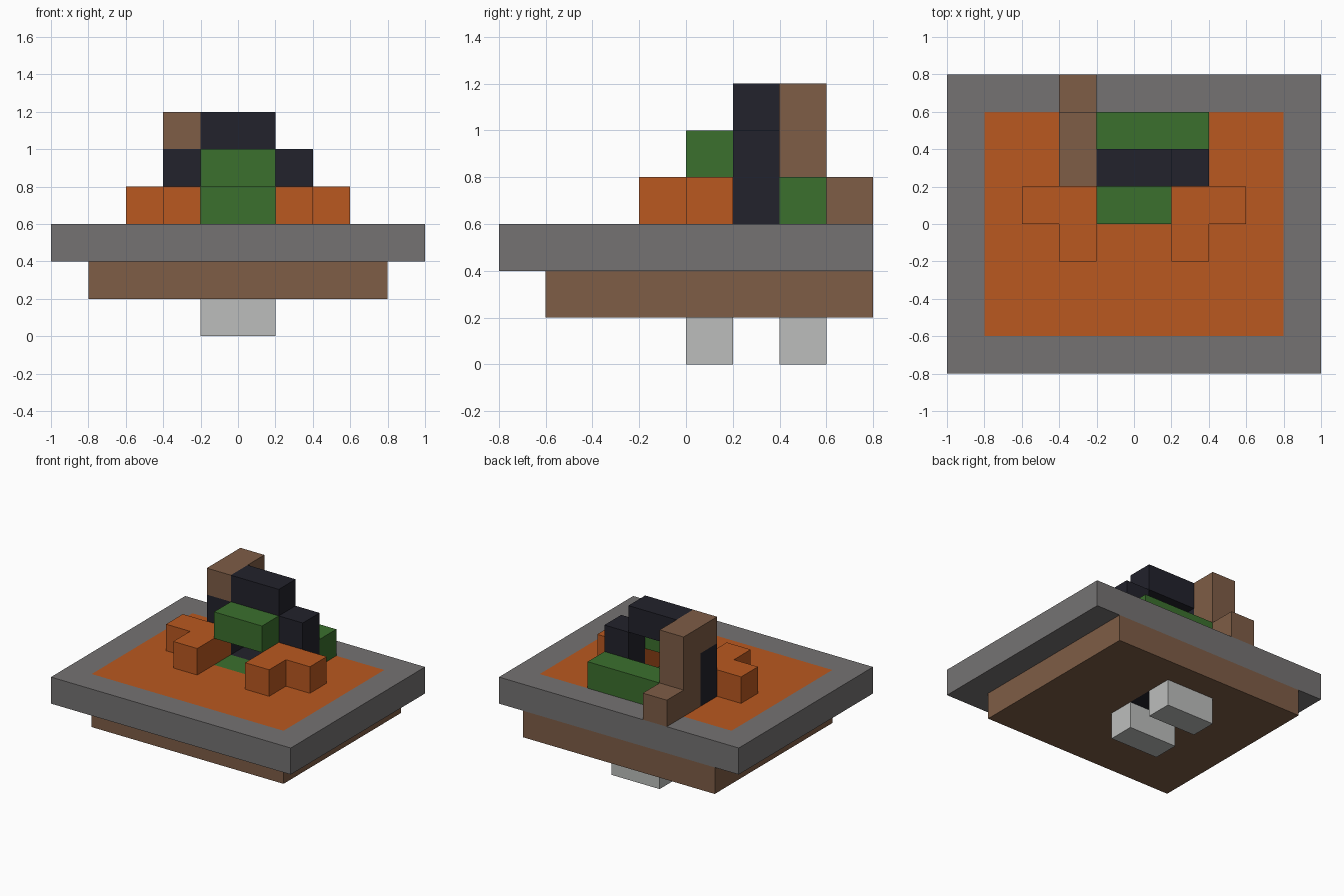
import bpy, bmesh
from itertools import product
from mathutils import Vector

if "Cube" in bpy.data.objects:
    bpy.data.objects.remove(bpy.data.objects["Cube"], do_unlink=True)

S = 0.2  # block size; all parts are measured in whole blocks


def material(name, r, g, b):
    m = bpy.data.materials.new(name)
    m.use_nodes = True
    m.diffuse_color = (r, g, b, 1)
    m.node_tree.nodes["Principled BSDF"].inputs["Base Color"].default_value = (r, g, b, 1)
    return m


orange = material("orange", 0.491, 0.098, 0.0144)
brown = material("brown", 0.209, 0.109, 0.061)
grey = material("grey", 0.178, 0.171, 0.171)
green = material("green", 0.044, 0.162, 0.027)
dark = material("dark_navy", 0.016, 0.016, 0.025)
light = material("light_grey", 0.503, 0.515, 0.503)


def cells(box):
    """Block cells inside (x0, x1, y0, y1, z0, z1)."""
    x0, x1, y0, y1, z0, z1 = box
    return set(product(range(x0, x1), range(y0, y1), range(z0, z1)))


def part(name, mat, boxes, holes=()):
    """One clean shell around the union of boxes, minus the holes."""
    solid = set().union(*map(cells, boxes)) - set().union(*map(cells, holes))
    bm = bmesh.new()
    for cell in solid:
        for axis, side in product(range(3), (0, 1)):
            near = list(cell)
            near[axis] += 2 * side - 1
            if tuple(near) in solid:
                continue
            u, v = (axis + 1) % 3, (axis + 2) % 3
            quad = []
            for du, dv in ((0, 0), (1, 0), (1, 1), (0, 1)):
                p = Vector(cell)
                p[axis] += side
                p[u] += du
                p[v] += dv
                quad.append(bm.verts.new(p * S))
            bm.faces.new(quad if side else quad[::-1])
    bmesh.ops.remove_doubles(bm, verts=bm.verts, dist=0.001)
    bmesh.ops.dissolve_limit(bm, angle_limit=0.01, verts=bm.verts, edges=bm.edges)
    me = bpy.data.meshes.new(name)
    bm.to_mesh(me)
    bm.free()
    me.materials.append(mat)
    ob = bpy.data.objects.new(name, me)
    bpy.context.collection.objects.link(ob)
    return ob


# Base: two feet, brown slab and grey rim
part("back_foot", light, [(-1, 1, 2, 3, 0, 1)])
part("front_foot", light, [(-1, 1, 0, 1, 0, 1)])
core = (-1, 1, 1, 2, 1, 3)
part("lower_slab", brown, [(-4, 4, -3, 4, 1, 2)], [core])
floor = (-4, 4, -3, 3, 2, 3)
part("rim", grey, [(-5, 5, -4, 4, 2, 3)], [floor])

# Floor with a green panel and a dark core set into it
panel = (-1, 1, 0, 1, 2, 3)
part("floor", orange, [floor], [panel, core])
part("floor_panel", green, [panel])
part("dark_core", dark, [core])

# Stepped orange blocks on both sides
part("right_step", orange, [(-3, -1, 0, 1, 3, 4), (-2, -1, -1, 0, 3, 4)])
part("left_step", orange, [(1, 3, 0, 1, 3, 4), (1, 2, -1, 0, 3, 4)])

# Dark arch: two legs and a lintel
part("right_leg", dark, [(-2, -1, 1, 2, 3, 5)])
part("left_leg", dark, [(1, 2, 1, 2, 3, 5)])
part("lintel", dark, [(-1, 1, 1, 2, 5, 6)])

# Green beams in front of and behind the arch
part("front_beam", green, [(-1, 1, 0, 1, 4, 5)])
part("back_beam", green, [(-1, 2, 2, 3, 3, 4)])

# Brown post with a cap over the leg and a step at the back
part("post", brown, [(-2, -1, 2, 3, 3, 6), (-2, -1, 1, 2, 5, 6), (-2, -1, 3, 4, 3, 4)])
